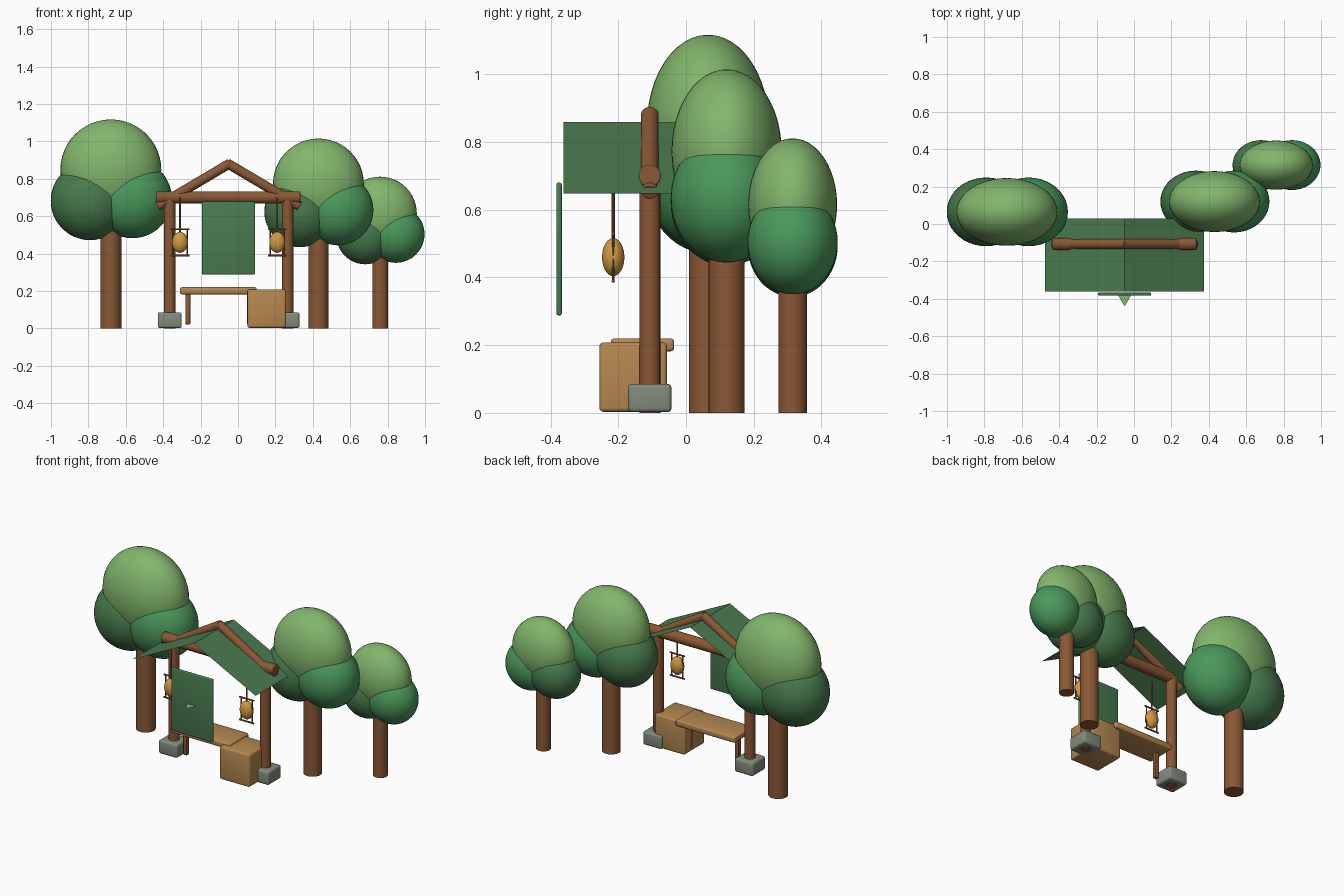
import bpy, bmesh, math
from mathutils import Vector

if "Cube" in bpy.data.objects:
    bpy.data.objects.remove(bpy.data.objects["Cube"])


def material(name, hexcode):
    def lin(c):
        c /= 255
        return c / 12.92 if c <= 0.04045 else ((c + 0.055) / 1.055) ** 2.4
    m = bpy.data.materials.new(name)
    m.diffuse_color = [lin(int(hexcode[i:i + 2], 16)) for i in (0, 2, 4)] + [1]
    m.use_nodes = True
    m.node_tree.nodes["Principled BSDF"].inputs["Base Color"].default_value = m.diffuse_color
    return m


BARK = material("bark_brown", "8A5835")
WOOD = material("light_wood", "B58850")
STONE = material("grey_stone", "838B7C")
GOLD = material("lantern_gold", "D09A42")
LEAF = material("light_leaf", "82B66C")
LEAF_MID = material("mid_leaf", "4A985B")
LEAF_DARK = material("dark_leaf", "477A4C")
CLOTH = material("cloth_green", "4A7B50")


def finish(obj, name, mat):
    obj.name = name
    obj.data.materials.append(mat)
    bpy.ops.object.select_all(action='DESELECT')
    obj.select_set(True)
    bpy.context.view_layer.objects.active = obj
    return obj


def ball(name, loc, radii, mat):
    bpy.ops.mesh.primitive_uv_sphere_add(segments=40, ring_count=24, location=loc)
    o = finish(bpy.context.object, name, mat)
    o.scale = radii
    bpy.ops.object.shade_smooth()
    return o


def rod(name, a, b, r, mat, sides=24, bevel=0.0):
    a, b = Vector(a), Vector(b)
    d = b - a
    bpy.ops.mesh.primitive_cylinder_add(vertices=sides, radius=r, depth=d.length,
                                        location=(a + b) / 2)
    o = finish(bpy.context.object, name, mat)
    o.rotation_euler = d.to_track_quat('Z', 'Y').to_euler()
    if bevel:
        m = o.modifiers.new("rounded_rim", 'BEVEL')
        m.width, m.segments, m.limit_method = bevel, 2, 'ANGLE'
    bpy.ops.object.shade_smooth_by_angle(angle=math.radians(35))
    return o


def box(name, lo, hi, mat, bevel=0.01):
    lo, hi = Vector(lo), Vector(hi)
    bm = bmesh.new()
    bmesh.ops.create_cube(bm, size=1)
    for v in bm.verts:
        v.co = Vector(c * s for c, s in zip(v.co, hi - lo))
    bmesh.ops.bevel(bm, geom=bm.edges[:], offset=bevel, segments=3,
                    profile=0.5, affect='EDGES')
    me = bpy.data.meshes.new(name)
    bm.to_mesh(me)
    bm.free()
    o = bpy.data.objects.new(name, me)
    o.location = (lo + hi) / 2
    bpy.context.collection.objects.link(o)
    finish(o, name, mat)
    bpy.ops.object.shade_smooth_by_angle(angle=math.radians(35))
    return o


def sheet(name, verts, mat):
    me = bpy.data.meshes.new(name)
    me.from_pydata(verts, [], [range(len(verts))])
    o = bpy.data.objects.new(name, me)
    bpy.context.collection.objects.link(o)
    return finish(o, name, mat)


# Trees: trunk, pale crown, two lower lobes (x, y, crown height, crown radius, trunk radius)
for i, (x, y, z, r, tr) in enumerate([(-0.68, 0.065, 0.847, 0.27, 0.056),
                                      (0.43, 0.12, 0.772, 0.243, 0.053),
                                      (0.76, 0.315, 0.615, 0.196, 0.042)], 1):
    rod(f"tree_{i}_trunk", (x, y, 0), (x, y, z - 0.1), tr, BARK, 32)
    ball(f"tree_{i}_crown", (x, y, z), (r, r * 0.67, r), LEAF)
    lobe = r * 0.78
    ball(f"tree_{i}_left_lobe", (x - r * 0.41, y, z - r * 0.61),
         (lobe, r * 0.68, lobe), LEAF_DARK)
    ball(f"tree_{i}_right_lobe", (x + r * 0.43, y, z - r * 0.57),
         (lobe, r * 0.68, lobe), LEAF_MID)

# Gate frame, mirrored about its centre line
CX, GY = -0.05, -0.107
rod("cross_beam", (CX - 0.385, GY, 0.70), (CX + 0.385, GY, 0.70), 0.033, BARK, bevel=0.004)
for side, s in (("left", -1), ("right", 1)):
    px = CX + s * 0.315
    rod(f"{side}_post", (px, GY, 0), (px, GY, 0.69), 0.031, BARK)
    box(f"{side}_post_stone", (px - 0.064, GY - 0.064, 0.002),
        (px + 0.064, GY + 0.064, 0.086), STONE, 0.012)
    rod(f"{side}_rafter", (CX + s * 0.38, GY, 0.653), (CX - s * 0.008, GY, 0.883),
        0.026, BARK, bevel=0.004)
    # Cloth roof slope
    ex = CX + s * 0.425
    sheet(f"{side}_roof_slope", [(CX, -0.362, 0.86), (ex, -0.362, 0.648),
                                 (ex, 0.03, 0.648), (CX, 0.03, 0.86)][::-s], CLOTH)

    # Hanging lantern in a small wooden frame
    lx, ly = CX + s * 0.26, -0.215
    rod(f"{side}_lantern_cord", (lx, ly, 0.51), (lx, ly, 0.70), 0.005, BARK, 10)
    ball(f"{side}_lantern", (lx, ly, 0.46), (0.042, 0.033, 0.056), GOLD)
    for part, z in (("top", 0.53), ("bottom", 0.389)):
        rod(f"{side}_lantern_{part}_bar", (lx - 0.05, ly, z), (lx + 0.05, ly, z),
            0.005, BARK, 10)
    for part, dx in (("left", -0.038), ("right", 0.038)):
        rod(f"{side}_lantern_{part}_upright", (lx + dx, ly, 0.389), (lx + dx, ly, 0.53),
            0.004, BARK, 10)

# Hanging banner with a small flat leaf
box("banner", (-0.192, -0.383, 0.288), (0.092, -0.367, 0.68), CLOTH, 0.006)
sheet("banner_leaf", [(-0.088, -0.376, 0.485), (CX, -0.44, 0.485),
                      (-0.012, -0.376, 0.485)], LEAF)

# Counter plank on legs, with a crate
box("counter_plank", (-0.31, -0.222, 0.182), (0.10, -0.035, 0.22), WOOD, 0.01)
for part, x in (("left", -0.268), ("right", 0.062)):
    box(f"{part}_counter_leg", (x - 0.013, -0.14, 0.022), (x + 0.013, -0.114, 0.19),
        BARK, 0.004)
box("crate", (0.05, -0.256, 0.003), (0.257, -0.056, 0.208), WOOD, 0.012)
